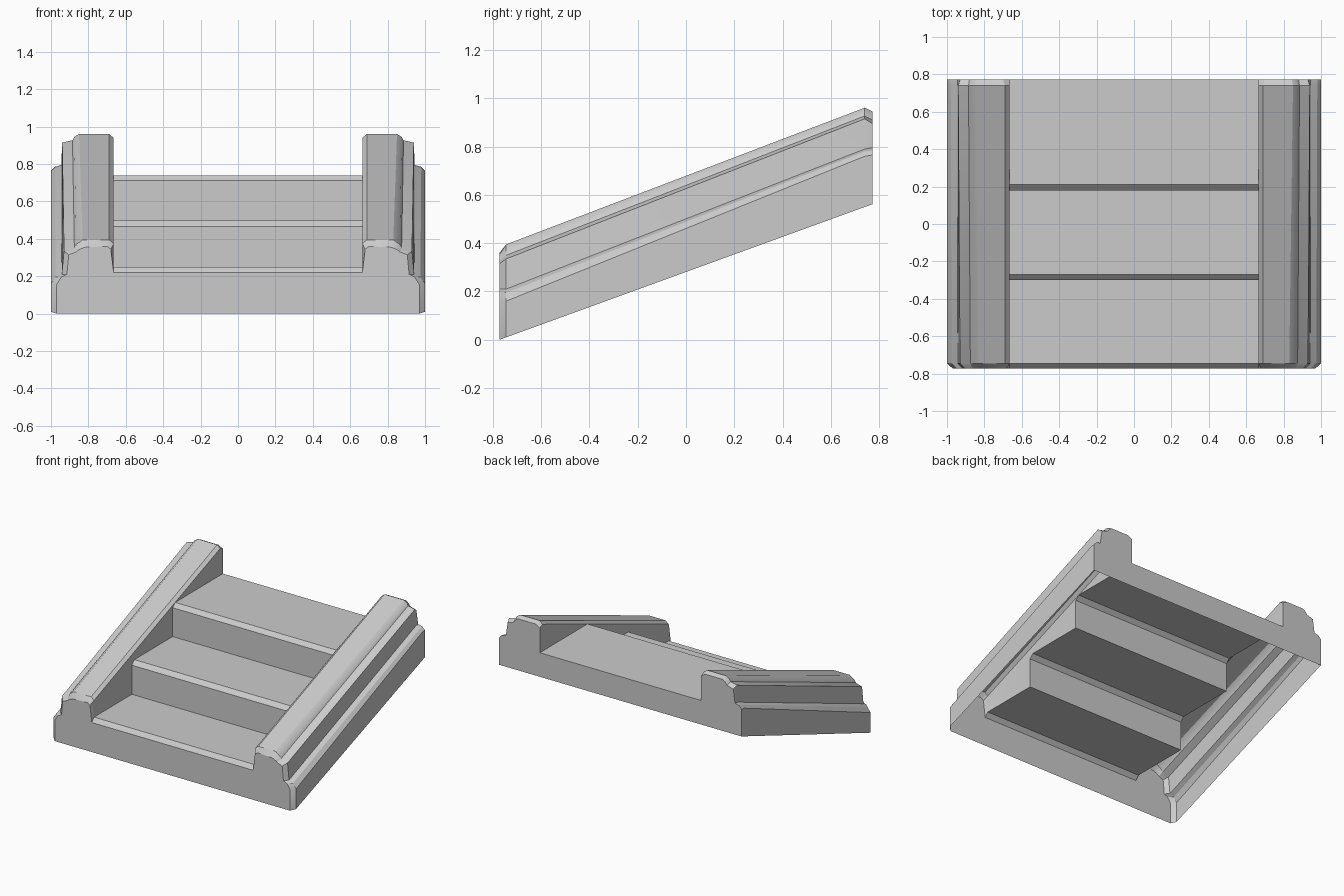
import bpy, bmesh

if "Cube" in bpy.data.objects:
    bpy.data.objects.remove(bpy.data.objects["Cube"])

IN = 0.665  # inner face of the rails


def make(name, faces, mirror=True):
    """Build an object from lists of face corner points; right half is mirrored."""
    bm = bmesh.new()
    for f in faces:
        bm.faces.new([bm.verts.new(p) for p in f])
    bmesh.ops.remove_doubles(bm, verts=bm.verts, dist=0.0005)
    me = bpy.data.meshes.new(name)
    bm.to_mesh(me)
    bm.free()
    ob = bpy.data.objects.new(name, me)
    bpy.context.collection.objects.link(ob)
    if mirror:
        m = ob.modifiers.new("mirror", 'MIRROR')
        m.merge_threshold = 0.0005
    return ob


# Stair outline (y, z) with chamfered tread edges
stairs = [(-.772, .22), (-.745, .25), (-.30, .25), (-.30, .467), (-.27, .497),
          (.18, .497), (.18, .712), (.21, .74), (.772, .74)]

# Rail cross-sections (x, z), from the outer bottom over the top to the inner edge
stations = [
    (-.772, [(.97, 0), (.97, .155), (.945, .195), (.915, .21), (.905, .315),
             (.865, .33), (.855, .34), (.82, .355), (.70, .36), (.68, .345)]),
    (-.745, [(1, .01), (1, .16), (.975, .195), (.942, .21), (.93, .335),
             (.875, .35), (.865, .37), (.83, .395), (.69, .395), (IN, .375)]),
    (.74, [(1, .55), (1, .76), (.98, .78), (.945, .79), (.94, .915),
           (.885, .927), (.875, .945), (.85, .961), (.69, .961), (IN, .94)]),
    (.772, [(1, .561), (1, .765), (.98, .785), (.945, .795), (.93, .895),
            (.88, .91), (.865, .93), (.845, .945), (.70, .945), (IN, .925)]),
]

# Side rails: loft between the cross-sections, plus the stepped inner wall
faces = []
for (ya, a), (yb, b) in zip(stations, stations[1:]):
    for i in range(len(a) - 1):
        faces.append([(a[i][0], ya, a[i][1]), (b[i][0], yb, b[i][1]),
                      (b[i + 1][0], yb, b[i + 1][1]), (a[i + 1][0], ya, a[i + 1][1])])
wall_top = [(p[-1][0], y, p[-1][1]) for y, p in stations]
low = [(IN, y, z) for y, z in stairs]
faces.append([wall_top[0], wall_top[1], low[1], low[0]])
faces.append(wall_top[1:] + low[:0:-1])
rails = make("side_rails", faces)

# Front plate and back plate close the ends across the full width
yf, front = stations[0]
yb, back = stations[-1]
make("front_plate", [[(0, yf, 0)] + [(x, yf, z) for x, z in front]
                     + [(IN, yf, .22), (0, yf, .22)]])
make("back_plate", [([(0, yb, .561)] + [(x, yb, z) for x, z in back]
                     + [(IN, yb, .74), (0, yb, .74)])[::-1]])

# Steps: treads, chamfers and risers as an open folded sheet
make("steps", [[(-IN, *p), (IN, *p), (IN, *q), (-IN, *q)]
               for p, q in zip(stairs, stairs[1:])], mirror=False)

# Soft shading along the rail mouldings
bpy.ops.object.select_all(action='DESELECT')
rails.select_set(True)
bpy.context.view_layer.objects.active = rails
bpy.ops.object.shade_smooth_by_angle(angle=0.5)
